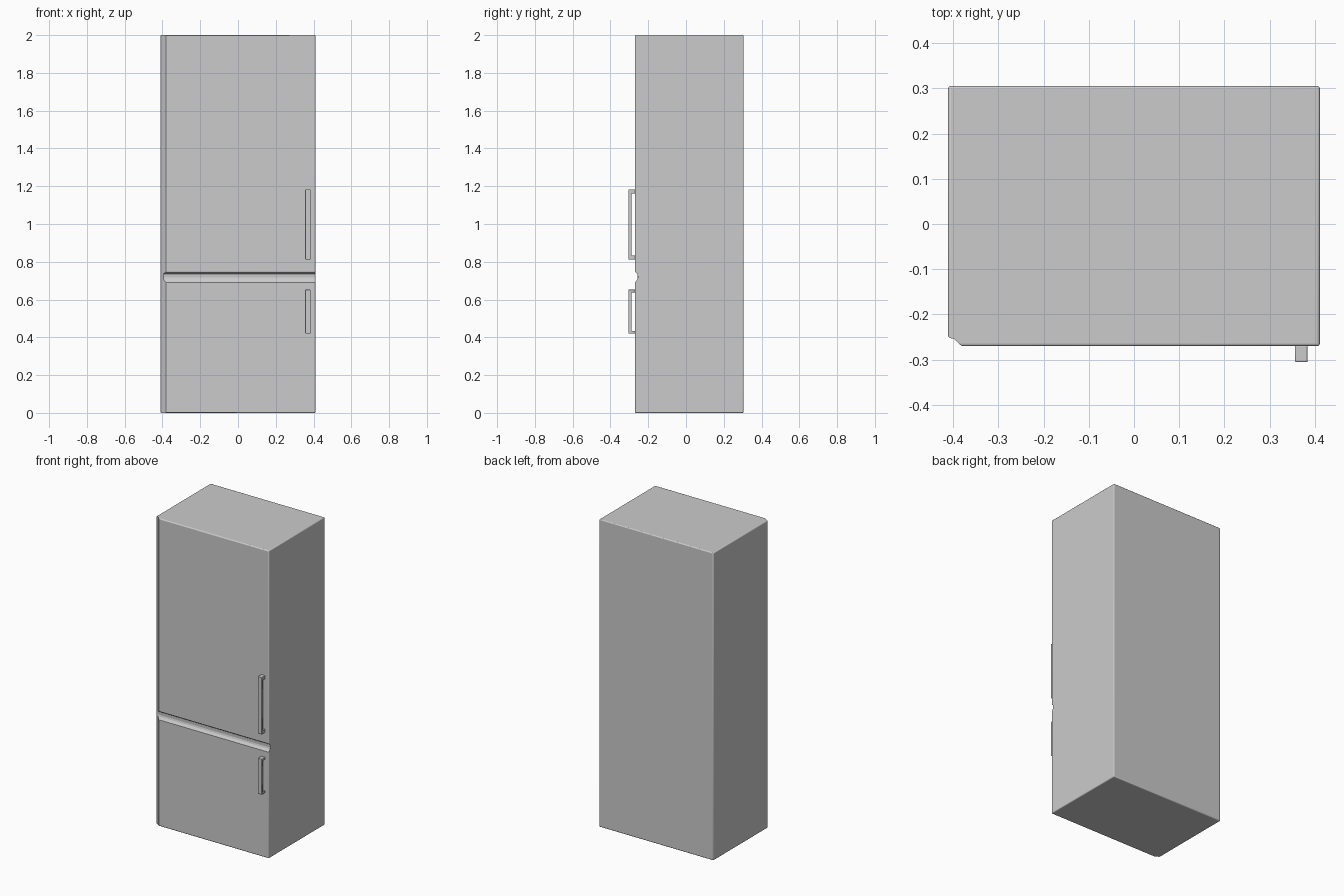
import bpy, bmesh
from mathutils import Vector

if "Cube" in bpy.data.objects:
    bpy.data.objects.remove(bpy.data.objects["Cube"])


def finish(name, bm):
    bmesh.ops.recalc_face_normals(bm, faces=bm.faces)
    mesh = bpy.data.meshes.new(name)
    bm.to_mesh(mesh)
    bm.free()
    ob = bpy.data.objects.new(name, mesh)
    bpy.context.collection.objects.link(ob)
    return ob


def prism(name, points, direction):
    """Extrude a closed 3D outline along a direction."""
    bm = bmesh.new()
    face = bm.faces.new([bm.verts.new(p) for p in points])
    ext = bmesh.ops.extrude_face_region(bm, geom=[face])["geom"]
    verts = [g for g in ext if isinstance(g, bmesh.types.BMVert)]
    bmesh.ops.translate(bm, verts=verts, vec=Vector(direction))
    return finish(name, bm)


def add_bevel(ob, width, segments):
    mod = ob.modifiers.new("Bevel", 'BEVEL')
    mod.width, mod.segments = width, segments


def smooth(ob):
    bpy.ops.object.select_all(action='DESELECT')
    ob.select_set(True)
    bpy.context.view_layer.objects.active = ob
    bpy.ops.object.shade_smooth_by_angle(angle=0.7)


# Cabinet with softly rounded edges
X, FRONT, BACK = 0.411, -0.27, 0.305
cabinet = prism("fridge_body", [(-X, FRONT, 0), (X, FRONT, 0), (X, BACK, 0), (-X, BACK, 0)], (0, 0, 2))
add_bevel(cabinet, 0.006, 3)

# Rounded gap between the two doors (y, z), open on the right side
gap = [(-0.30, 0.752), (-0.271, 0.752), (-0.268, 0.744), (-0.262, 0.740), (-0.256, 0.736),
       (-0.255, 0.716), (-0.258, 0.706), (-0.265, 0.697), (-0.271, 0.690), (-0.30, 0.690)]
gap_cutter = prism("door_gap_cutter", [(-0.395, y, z) for y, z in gap], (0.9, 0, 0))

# Recessed hinge strip down the left front edge (x, y)
strip = [(-0.43, -0.30), (-0.43, -0.240), (-0.412, -0.247), (-0.408, -0.252), (-0.398, -0.254),
         (-0.393, -0.258), (-0.387, -0.265), (-0.379, -0.271), (-0.379, -0.30)]
strip_cutter = prism("hinge_strip_cutter", [(x, y, -0.1) for x, y in strip], (0, 0, 2.2))

for cutter in (gap_cutter, strip_cutter):
    mod = cabinet.modifiers.new("Cut", 'BOOLEAN')
    mod.operation, mod.solver, mod.object = 'DIFFERENCE', 'EXACT', cutter
    cutter.hide_render = True
    cutter.display_type = 'WIRE'
smooth(cabinet)


# Bracket-shaped door handles
def handle(name, low, high, post):
    out, inner, root = -0.305, -0.289, -0.269
    outline = [(root, low), (out, low), (out, high), (root, high),
               (root, high - post), (inner, high - post), (inner, low + post), (root, low + post)]
    ob = prism(name, [(0.356, y, z) for y, z in outline], (0.028, 0, 0))
    add_bevel(ob, 0.002, 2)
    smooth(ob)


handle("upper_door_handle", 0.812, 1.183, 0.022)
handle("lower_door_handle", 0.420, 0.652, 0.014)

for cutter in (gap_cutter, strip_cutter):
    cutter.hide_set(True)
